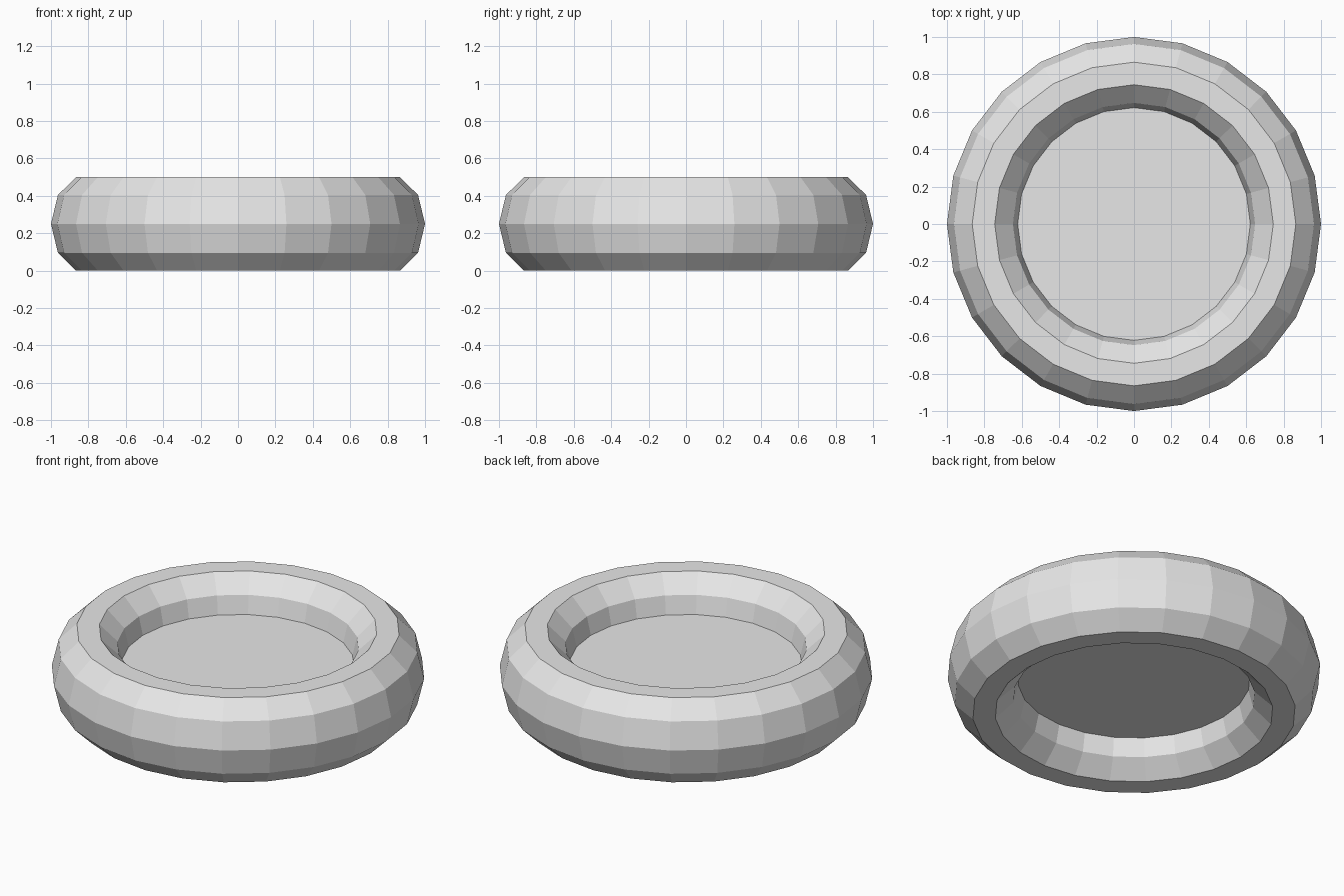
import bpy
import bmesh
import math

if "Cube" in bpy.data.objects:
    bpy.data.objects.remove(bpy.data.objects["Cube"])

SEGMENTS = 24      # around the ring
SIDES = 10         # around the tube section
MID_Z = 0.25

grey = bpy.data.materials.new("light_grey")
grey.diffuse_color = (0.8, 0.8, 0.8, 1.0)
grey.use_nodes = True
grey.node_tree.nodes["Principled BSDF"].inputs["Base Color"].default_value = grey.diffuse_color


def finish(name, bm):
    """Turn a bmesh into a flat-shaded grey object."""
    bmesh.ops.recalc_face_normals(bm, faces=bm.faces[:])
    mesh = bpy.data.meshes.new(name)
    bm.to_mesh(mesh)
    bm.free()
    mesh.materials.append(grey)
    obj = bpy.data.objects.new(name, mesh)
    bpy.context.collection.objects.link(obj)
    return obj


# Outer ring: ten-sided oval section swept round the vertical axis
bm = bmesh.new()
rings = []
for i in range(SEGMENTS):
    a = math.tau * i / SEGMENTS
    ring = []
    for j in range(SIDES):
        t = math.tau * j / SIDES
        r = 0.805 + 0.195 * math.cos(t)
        z = MID_Z + 0.263 * math.sin(t)
        ring.append(bm.verts.new((r * math.cos(a), r * math.sin(a), z)))
    rings.append(ring)
for i in range(SEGMENTS):
    a, b = rings[i], rings[(i + 1) % SEGMENTS]
    for j in range(SIDES):
        k = (j + 1) % SIDES
        bm.faces.new((a[j], b[j], b[k], a[k]))
# Rest the flat underside exactly on the ground
low = min(v.co.z for v in bm.verts)
bmesh.ops.translate(bm, verts=bm.verts[:], vec=(0, 0, -low))
finish("outer_ring", bm)

# Centre disc: thick plate whose rim is buried in the ring
bm = bmesh.new()
bmesh.ops.create_cone(bm, cap_ends=True, segments=SEGMENTS,
                      radius1=0.63, radius2=0.63, depth=0.1)
disc = finish("centre_disc", bm)
disc.location.z = MID_Z
